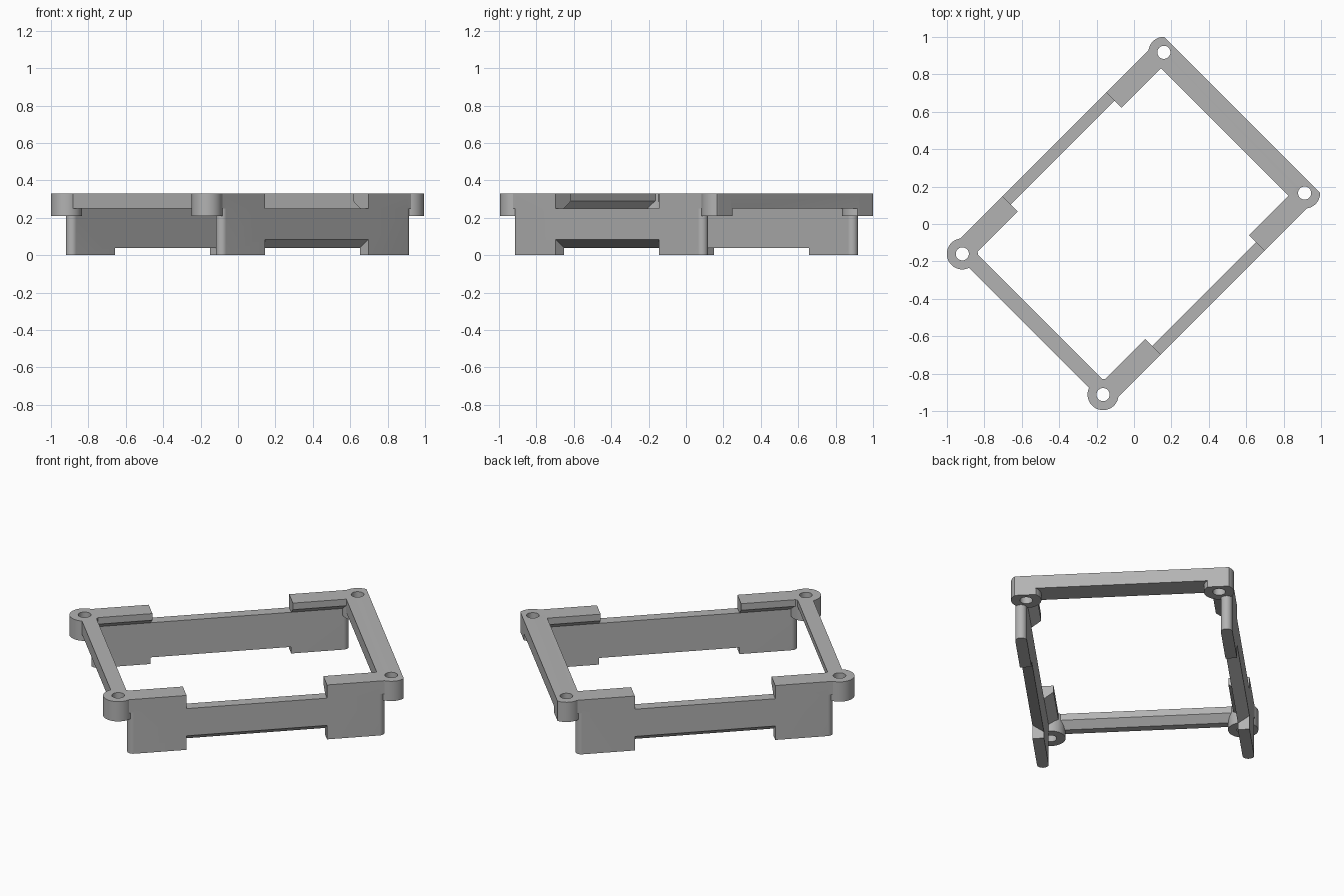
import bpy, bmesh, math
from mathutils import Matrix, Vector

cube = bpy.data.objects.get("Cube")
if cube:
    bpy.data.objects.remove(cube, do_unlink=True)

# Shared dimensions: u runs along the walls, v across them
HOLE_U, HOLE_V = 0.762, 0.532
OUT, MID, IN = 0.599, 0.535, 0.482
NOTCH = 0.392
LOW, RIM, TOP = 0.21, 0.25, 0.33
FLAT_END = 0.822

grey = bpy.data.materials.new("plain grey")
grey.use_nodes = True
colour = (0.45, 0.45, 0.45, 1)
grey.diffuse_color = colour
grey.node_tree.nodes["Principled BSDF"].inputs["Base Color"].default_value = colour


def prism(name, points, sweep):
    """Extrude a closed outline along a vector."""
    bm = bmesh.new()
    face = bm.faces.new([bm.verts.new(p) for p in points])
    result = bmesh.ops.extrude_face_region(bm, geom=[face])
    moved = [g for g in result["geom"] if isinstance(g, bmesh.types.BMVert)]
    bmesh.ops.translate(bm, verts=moved, vec=Vector(sweep))
    bmesh.ops.recalc_face_normals(bm, faces=bm.faces)
    mesh = bpy.data.meshes.new(name)
    bm.to_mesh(mesh)
    bm.free()
    mesh.materials.append(grey)
    obj = bpy.data.objects.new(name, mesh)
    bpy.context.collection.objects.link(obj)
    return obj


def plan(name, outline, z0, z1):
    return prism(name, [(u, v, z0) for u, v in outline], (0, 0, z1 - z0))


def arc(cu, cv, radius, start, end, steps):
    angles = [start + (end - start) * i / steps for i in range(steps + 1)]
    return [(cu + radius * math.cos(a), cv + radius * math.sin(a)) for a in angles]


def circle(cu, cv, radius, steps=48):
    return arc(cu, cv, radius, 0, math.tau, steps)[:-1]


parts, cutters = [], []

for s in (-1, 1):
    # Thin wall span with a slanted underside
    span = [(MID, 0.04), (OUT, 0.085), (OUT, RIM), (MID, RIM)]
    parts.append(prism("wall_span", [(-0.45, s * v, z) for v, z in span], (0.9, 0, 0)))
    for e in (-1, 1):
        # Full height leg with a rounded end
        half = (OUT - MID) / 2
        leg = [(NOTCH, MID)] + arc(0.685, MID + half, half, -math.pi / 2, math.pi / 2, 16)
        leg.append((NOTCH, OUT))
        parts.append(plan("leg", [(e * u, s * v) for u, v in leg], 0, TOP))
        # Shoulder overhanging the inside of the wall
        lip = [(IN, TOP), (IN, 0.29), (MID, RIM), (OUT, RIM), (OUT, TOP)]
        parts.append(prism("shoulder", [(e * NOTCH, s * v, z) for v, z in lip],
                           (e * (HOLE_U - NOTCH), 0, 0)))
        # Screw boss, flattened where it meets the wide bar
        ring = [(min(u, FLAT_END), v) for u, v in circle(e * HOLE_U, s * HOLE_V, 0.083)]
        parts.append(plan("screw_boss", ring, LOW, TOP))
        cutters.append(plan("screw_hole", circle(e * HOLE_U, s * HOLE_V, 0.035), LOW - 0.1, TOP + 0.1))
    # Gusset under each end of the wide bar
    gusset = [(0.69, TOP), (0.69, RIM), (0.715, LOW), (HOLE_U, LOW), (HOLE_U, TOP)]
    parts.append(prism("gusset", [(u, s * IN, z) for u, z in gusset], (0, s * 0.07, 0)))

# Wide bar and chamfered narrow bar joining the walls
wide = [(0.69, RIM), (FLAT_END, RIM), (FLAT_END, TOP), (0.69, TOP)]
narrow = [(-0.79, RIM), (-0.79, TOP), (-0.706, TOP), (-0.706, 0.29), (-0.745, RIM)]
for name, section in (("wide_bar", wide), ("narrow_bar", narrow)):
    parts.append(prism(name, [(u, -HOLE_V, z) for u, z in section], (0, 2 * HOLE_V, 0)))

# Fuse the parts into one frame and drill the holes
frame = parts.pop(0)
frame.name = "mounting_frame"
for tools, operation in ((parts, 'UNION'), (cutters, 'DIFFERENCE')):
    for tool in tools:
        mod = frame.modifiers.new(tool.name, 'BOOLEAN')
        mod.operation = operation
        mod.solver = 'EXACT'
        mod.object = tool
depsgraph = bpy.context.evaluated_depsgraph_get()
fused = bpy.data.meshes.new_from_object(frame.evaluated_get(depsgraph))
frame.modifiers.clear()
frame.data = fused
for tool in parts + cutters:
    bpy.data.objects.remove(tool, do_unlink=True)

# Turn the frame to stand diagonally
fused.transform(Matrix.Rotation(math.pi / 4, 4, 'Z') @ Matrix.Translation((0, 0.004, 0)))
fused.materials.clear()
fused.materials.append(grey)
for poly in fused.polygons:
    poly.material_index = 0

bpy.ops.object.select_all(action='DESELECT')
frame.select_set(True)
bpy.context.view_layer.objects.active = frame
bpy.ops.object.shade_smooth_by_angle(angle=math.radians(25))
